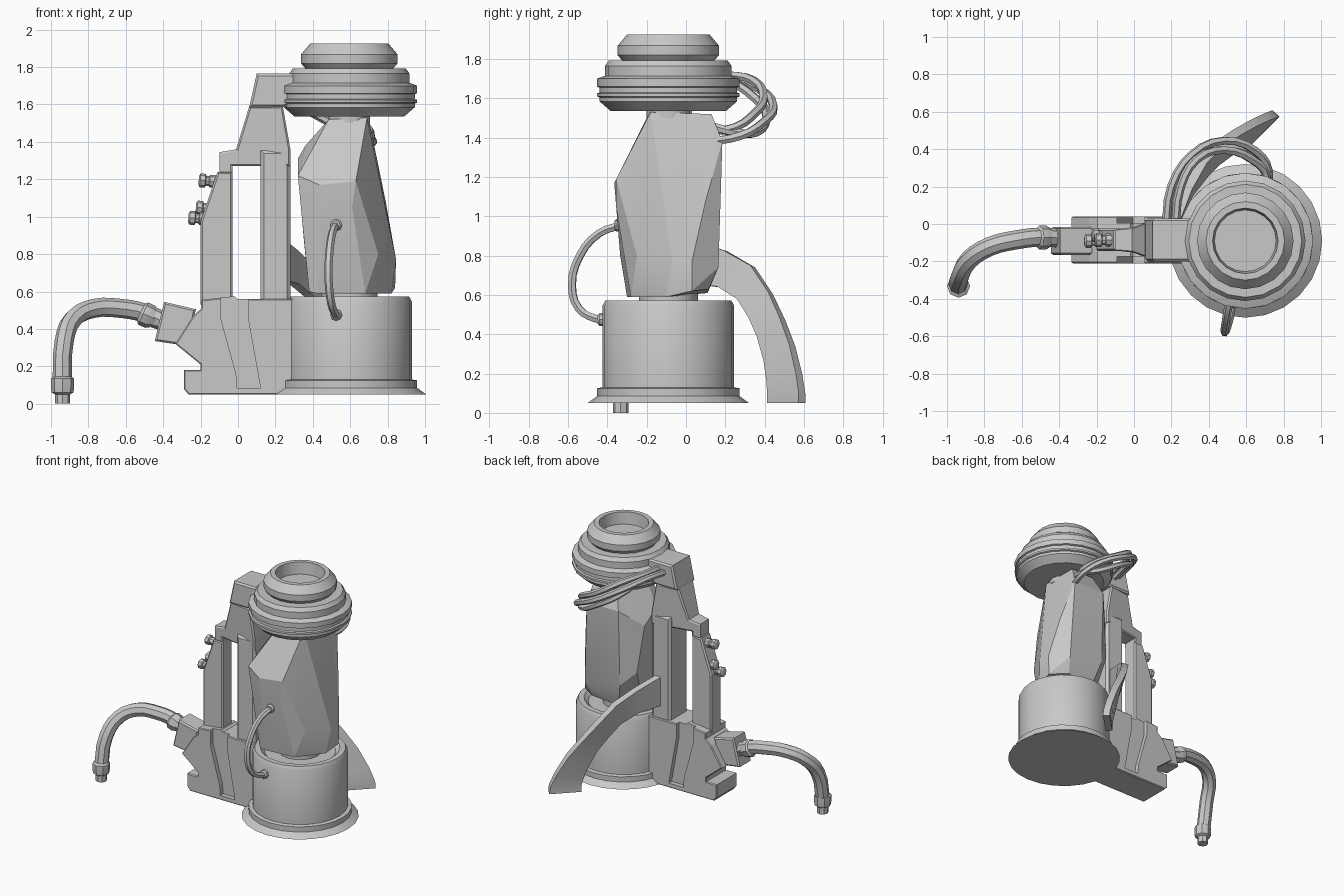
import bpy, bmesh, math
from mathutils import Vector, Matrix

if "Cube" in bpy.data.objects:
    bpy.data.objects.remove(bpy.data.objects["Cube"])

grey = bpy.data.materials.new("machine grey")
grey.diffuse_color = (0.58, 0.58, 0.58, 1)
grey.use_nodes = True
grey.node_tree.nodes["Principled BSDF"].inputs["Base Color"].default_value = grey.diffuse_color
CX, CY = 0.595, -0.09      # axis of the drum and head


def finish(name, bm, smooth=None):
    bmesh.ops.recalc_face_normals(bm, faces=bm.faces)
    me = bpy.data.meshes.new(name)
    bm.to_mesh(me)
    bm.free()
    me.materials.append(grey)
    ob = bpy.data.objects.new(name, me)
    bpy.context.collection.objects.link(ob)
    if smooth:
        select(ob)
        bpy.ops.object.shade_smooth_by_angle(angle=math.radians(smooth))
    return ob


def select(ob):
    bpy.ops.object.select_all(action='DESELECT')
    ob.select_set(True)
    bpy.context.view_layer.objects.active = ob


def lathe(name, profile, n, matrix, smooth=None):
    """Turn (radius, height) pairs around z, closing both ends."""
    bm = bmesh.new()
    rings = [[bm.verts.new((r * math.cos(2 * math.pi * i / n), r * math.sin(2 * math.pi * i / n), z))
              for i in range(n)] for r, z in profile]
    for a, b in zip(rings, rings[1:]):
        for i in range(n):
            j = (i + 1) % n
            bm.faces.new((a[i], a[j], b[j], b[i]))
    bm.faces.new(rings[0])
    bm.faces.new(rings[-1])
    bm.transform(matrix)
    return finish(name, bm, smooth)


def slab(name, outline, y0, y1, bevel=0.0):
    """Extrude an (x, z) outline from y0 to y1."""
    bm = bmesh.new()
    face = bm.faces.new([bm.verts.new((x, y0, z)) for x, z in outline])
    ext = bmesh.ops.extrude_face_region(bm, geom=[face])
    bmesh.ops.translate(bm, vec=(0, y1 - y0, 0),
                        verts=[v for v in ext['geom'] if isinstance(v, bmesh.types.BMVert)])
    if bevel:
        edges = [e for e in bm.edges if abs(e.verts[0].co.y - e.verts[1].co.y) < 1e-5]
        bmesh.ops.bevel(bm, geom=edges, offset=bevel, segments=1, affect='EDGES')
    return finish(name, bm)


def tube(name, points, radius, res=2, steps=3):
    cu = bpy.data.curves.new(name, 'CURVE')
    cu.dimensions = '3D'
    cu.bevel_depth, cu.bevel_resolution, cu.use_fill_caps = radius, res, True
    sp = cu.splines.new('BEZIER')
    sp.resolution_u = steps
    sp.bezier_points.add(len(points) - 1)
    for p, co in zip(sp.bezier_points, points):
        p.co = co
        p.handle_left_type = p.handle_right_type = 'AUTO'
    cu.materials.append(grey)
    ob = bpy.data.objects.new(name, cu)
    bpy.context.collection.objects.link(ob)
    select(ob)
    bpy.ops.object.convert(target='MESH')
    bpy.ops.object.shade_smooth_by_angle(angle=math.radians(35))


def along(start, direction):
    """Matrix placing a lathe's z axis along a direction."""
    q = Vector(direction).to_track_quat('Z', 'Y')
    return Matrix.Translation(start) @ q.to_matrix().to_4x4()


axis = Matrix.Translation((CX, CY, 0))

# Base drum with flange and shallow dished top
lathe("base_drum", [(0.411, 0.05), (0.363, 0.085), (0.363, 0.125), (0.335, 0.13), (0.335, 0.545),
                    (0.32, 0.573), (0.28, 0.573), (0.25, 0.545)], 24, axis, 35)
lathe("lower_neck", [(0.15, 0.53), (0.15, 0.62)], 16, axis, 35)

# Faceted body between drum and head
bm = bmesh.new()
body_points = [
    (.485, -.19, 1.52), (.69, -.18, 1.53), (.70, .13, 1.52), (.50, .12, 1.52),
    (.36, -.12, 1.38), (.32, -.05, 1.31), (.32, -.33, 1.22), (.435, -.365, 1.17),
    (.63, -.355, 1.19), (.61, -.355, 1.05), (.45, -.335, .8), (.32, .05, 1.25), (.72, .185, 1.38),
    (.45, .185, 1.38), (.79, .10, 1.08), (.75, -.25, .8), (.845, -.07, .77), (.845, .03, .77),
    (.75, .165, .74), (.35, .1, .9), (.45, .165, .8), (.38, -.28, .6), (.42, -.30, .59),
    (.68, -.28, .59), (.82, -.1, .59), (.84, .03, .62), (.72, .115, .63), (.5, .11, .61), (.38, -.02, .6)]
for p in body_points:
    bm.verts.new(p)
bmesh.ops.convex_hull(bm, input=bm.verts)
bmesh.ops.delete(bm, geom=[v for v in bm.verts if not v.link_faces], context='VERTS')
bmesh.ops.dissolve_limit(bm, angle_limit=math.radians(6), verts=bm.verts, edges=bm.edges)
finish("faceted_body", bm, 16)

# Stepped head with grooved ring and open socket on top
lathe("upper_neck", [(0.11, 1.50), (0.11, 1.56)], 12, axis, 35)
lathe("head", [(0.295, 1.537), (0.35, 1.585), (0.35, 1.605), (0.363, 1.61), (0.363, 1.625),
               (0.35, 1.63), (0.35, 1.655), (0.363, 1.66), (0.363, 1.70), (0.338, 1.71),
               (0.322, 1.715), (0.322, 1.765), (0.302, 1.793), (0.235, 1.793), (0.258, 1.82),
               (0.258, 1.868), (0.21, 1.925), (0.175, 1.925), (0.165, 1.835)], 20, axis, 30)

# Side block with a slanted channel on both faces
block = slab("side_block", [(-.265, .05), (.4, .05), (.4, .56), (-.005, .56), (-.02, .575), (-.195, .555),
                            (-.195, .51), (-.24, .47), (-.335, .32), (-.2, .21), (-.2, .18),
                            (-.29, .18), (-.29, .08)], -.21, .04, 0.006)
channel = [(-.09, .62), (.055, .62), (.055, .45), (.12, .085), (-.005, .085), (-.01, .16), (-.09, .45)]
for y0, y1 in ((-.3, -.175), (.005, .1)):
    cutter = slab("channel_cutter", channel, y0, y1)
    cutter.hide_render = True
    mod = block.modifiers.new("channel", 'BOOLEAN')
    mod.operation, mod.solver, mod.object = 'DIFFERENCE', 'EXACT', cutter
    select(block)
    bpy.ops.object.modifier_apply(modifier=mod.name)
    bpy.data.objects.remove(cutter)

# Angled socket block for the hose
slab("hose_socket", [(-.395, .545), (-.225, .505), (-.275, .31), (-.445, .335), (-.425, .42)],
     -.165, -.015, 0.01)

# Two uprights and the bridge that carries the head
slab("outer_column", [(-.2, .53), (-.03, .53), (-.03, 1.24), (-.11, 1.24), (-.2, .975)], -.145, -.025, 0.01)
slab("inner_column", [(.12, .53), (.28, .53), (.28, 1.355), (.12, 1.355)], -.195, .025, 0.018)
bridge = slab("bridge", [(-.1, 1.235), (-.03, 1.235), (-.03, 1.27), (.28, 1.27), (.28, 1.36), (.24, 1.59),
                         (.06, 1.59), (-.01, 1.36), (-.1, 1.345)], -.2, .03, 0.01)
for v in bridge.data.vertices:      # narrower towards its free end
    f = min(1, max(0, (v.co.x + .03) / .15))
    v.co.y = -.085 + (v.co.y + .085) * (.5 + .5 * f)
slab("head_bracket", [(.06, 1.585), (.24, 1.585), (.36, 1.62), (.36, 1.765), (.1, 1.765)], -.2, .03, 0.012)

# Knobs on the outer column
for x, y, z in ((-.21, -.085, 1.195), (-.225, -.06, 1.05), (-.265, -.09, .995)):
    lathe("knob", [(0.024, 0), (0.037, .008), (0.037, .035), (0.026, .04), (0.026, .055),
                   (0.034, .06), (0.034, .09), (0.022, .15)], 8, along((x, y, z), (1, 0, -.08)), 30)

# Drain hose with collar and nozzle
tube("drain_hose", [(-.40, -.075, .44), (-.5, -.07, .485), (-.63, -.085, .51), (-.77, -.12, .51),
                    (-.88, -.19, .455), (-.93, -.28, .33), (-.94, -.33, .1)], 0.051)
lathe("hose_collar", [(0.045, 0), (0.065, .02), (0.065, .06), (0.05, .085), (0.045, .13)], 8,
      along((-.525, -.072, .49), (.85, 0, -.38)), 30)
lathe("hose_nozzle", [(0.04, 0), (0.04, .05), (0.058, .06), (0.062, .09), (0.062, .135), (0.045, .145)],
      8, Matrix.Translation((-.938, -.332, 0)), 30)

# Curved rear leg: a ribbon between outer and inner edge, given thickness
outer = [(.22, .02, .88), (.29, .2, .825), (.37, .34, .745), (.46, .43, .61), (.55, .49, .48),
         (.64, .54, .345), (.715, .575, .2), (.755, .59, .1), (.76, .59, .05)]
inner = [(.22, .02, .66), (.3, .17, .64), (.38, .27, .575), (.44, .33, .48), (.5, .375, .38),
         (.55, .41, .26), (.585, .425, .16), (.6, .43, .1), (.6, .43, .05)]
bm = bmesh.new()
pairs = [(bm.verts.new(a), bm.verts.new(b)) for a, b in zip(outer, inner)]
for (a, b), (c, d) in zip(pairs, pairs[1:]):
    bm.faces.new((a, b, d, c))
leg = finish("rear_leg", bm)
mod = leg.modifiers.new("thickness", 'SOLIDIFY')
mod.thickness, mod.offset = 0.05, 0
select(leg)
bpy.ops.object.modifier_apply(modifier=mod.name)
bpy.ops.object.shade_smooth_by_angle(angle=math.radians(25))

# Front hose loop between body and drum, with end fittings
tube("front_hose", [(.525, -.33, .955), (.505, -.44, .915), (.488, -.54, .8), (.485, -.58, .65),
                    (.5, -.545, .53), (.52, -.46, .48), (.525, -.40, .475)], 0.022, 1)
for y, z in ((-.365, .955), (-.45, .475)):
    lathe("hose_fitting", [(0.022, 0), (0.032, .01), (0.032, .05)], 8, along((.525, y, z), (0, 1, 0)), 30)

# Three cables from the bracket around the back to the body: shrink, lift, end height
for s, h, e in ((0, 0, 1.38), (.05, .04, 1.43), (.035, -.05, 1.46)):
    tube("rear_cable", [(.17 + s, -.02, 1.69 + h / 2), (.2 + s, .2, 1.705 + h / 3), (.31 + s / 2, .37 - s / 2, 1.65 + h),
                        (.48, .445 - s, 1.56 + h), (.65 - s / 4, .39 - s, 1.475 + h),
                        (.72 - s / 4, .28 - s / 2, (e + 1.44 + h) / 2), (.69 - s / 2, .12, e)], 0.023, 1)
